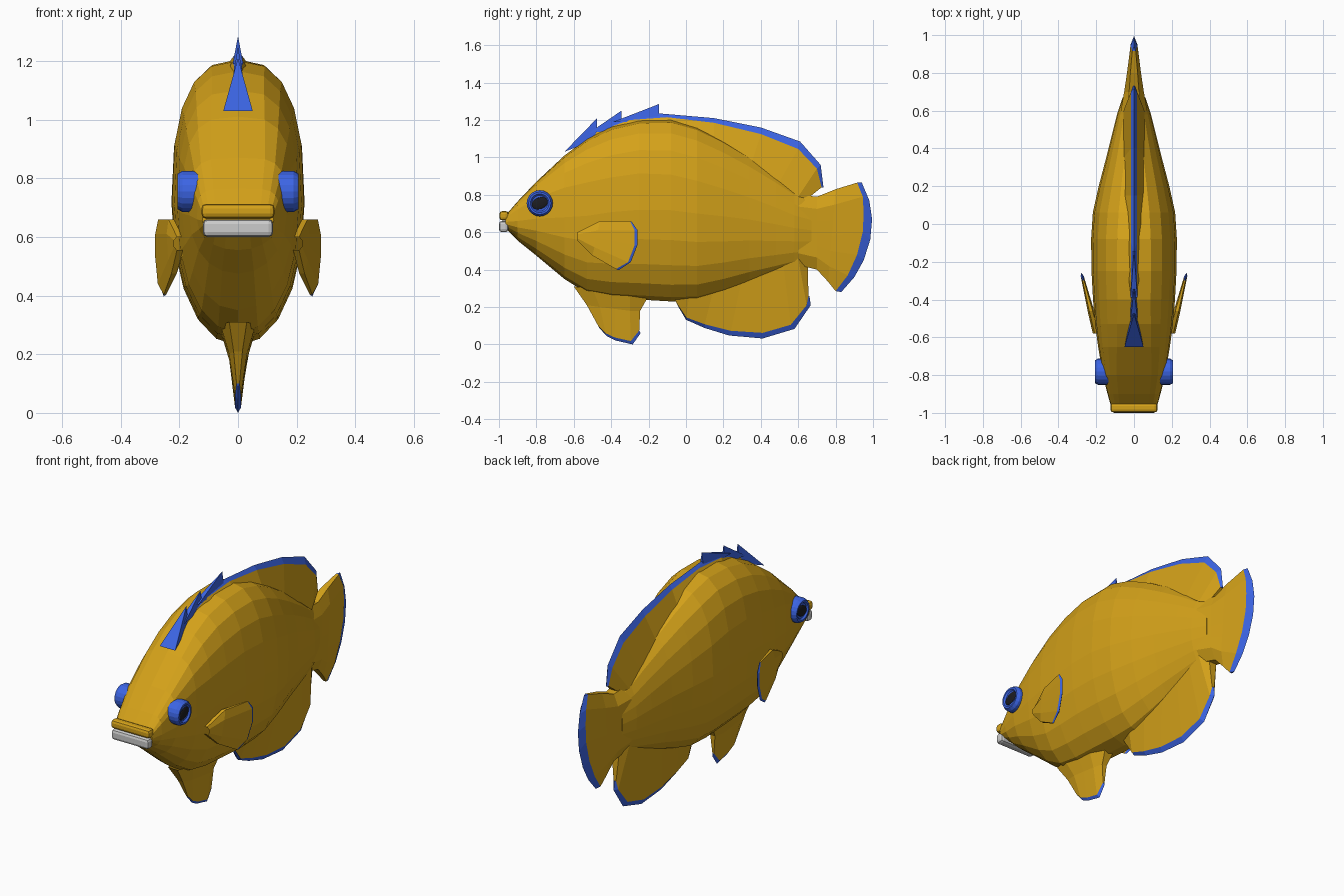
import bpy, bmesh, math
from mathutils import Matrix


def material(name, rgb):
    m = bpy.data.materials.new(name)
    m.diffuse_color = (*rgb, 1)
    return m


YELLOW = material("yellow", (0.66, 0.36, 0.01))
BLUE = material("blue", (0.045, 0.13, 0.78))
BLACK = material("black", (0.012, 0.012, 0.015))
WHITE = material("white", (0.75, 0.75, 0.75))


def finish(name, bm, mats):
    bmesh.ops.remove_doubles(bm, verts=bm.verts, dist=1e-4)
    bmesh.ops.recalc_face_normals(bm, faces=bm.faces)
    me = bpy.data.meshes.new(name)
    bm.to_mesh(me)
    bm.free()
    for m in mats:
        me.materials.append(m)
    ob = bpy.data.objects.new(name, me)
    bpy.context.collection.objects.link(ob)
    return ob


def loft(bm, rings):
    """Join closed rings of points and cap both ends."""
    vs = [[bm.verts.new(p) for p in r] for r in rings]
    n = len(vs[0])
    for a, b in zip(vs, vs[1:]):
        for i in range(n):
            j = (i + 1) % n
            bm.faces.new((a[i], a[j], b[j], b[i]))
    bm.faces.new(vs[0])
    bm.faces.new(vs[-1][::-1])


def spread(a, b, n):
    return [(a[0] + (b[0] - a[0]) * i / (n - 1), a[1] + (b[1] - a[1]) * i / (n - 1)) for i in range(n)]


def fin(name, rows, thick, end=0.5, offset=lambda y, z: 0):
    """Fin from rows of (y, z) points, root to edge; the last band is the blue rim."""
    bm = bmesh.new()
    n = len(rows[0])
    grid = []
    for row, t in zip(rows, thick):
        sides = []
        for s in (1, -1):
            sides.append([bm.verts.new((offset(y, z) + s * t * (end if i in (0, n - 1) else 1), y, z))
                          for i, (y, z) in enumerate(row)])
        grid.append(sides[0] + sides[1][::-1])
    for k, (a, b) in enumerate(zip(grid, grid[1:])):
        for i in range(2 * n):
            j = (i + 1) % (2 * n)
            f = bm.faces.new((a[i], a[j], b[j], b[i]))
            f.material_index = int(k == len(grid) - 2)
    bmesh.ops.dissolve_degenerate(bm, edges=bm.edges, dist=1e-5)
    return finish(name, bm, (YELLOW, BLUE))


# Body: superellipse sections (y, top, bottom, half width, upper exponent)
sections = [(-0.965, 0.69, 0.62, 0.122, 5), (-0.9, 0.765, 0.555, 0.14, 4.5),
            (-0.8, 0.87, 0.475, 0.165, 4), (-0.65, 1.01, 0.35, 0.19, 3.2),
            (-0.53, 1.1, 0.275, 0.206, 2.8), (-0.4, 1.165, 0.25, 0.217, 2.6),
            (-0.25, 1.2, 0.24, 0.225, 2.6), (-0.08, 1.205, 0.23, 0.227, 2.5),
            (0.06, 1.165, 0.235, 0.218, 2.4), (0.2, 1.095, 0.275, 0.187, 2.3),
            (0.34, 1.01, 0.325, 0.15, 2.2), (0.48, 0.915, 0.37, 0.115, 2.1),
            (0.58, 0.84, 0.405, 0.09, 2), (0.67, 0.79, 0.43, 0.06, 2)]
rings = []
for y, top, bot, w, ntop in sections:
    ring = []
    for i in range(20):
        a = math.tau * i / 20
        c, s = math.cos(a), math.sin(a)
        e = 2 / (ntop if s > 0 else 2.1)
        ring.append((math.copysign(abs(c) ** e, c) * w, y,
                     (top + bot) / 2 + math.copysign(abs(s) ** e, s) * (top - bot) / 2))
    rings.append(ring)
bm = bmesh.new()
loft(bm, rings)
finish("body", bm, [YELLOW])

# Tail fin
fin("tail_fin", [
    spread((0.6, 0.8), (0.6, 0.425), 7),
    spread((0.7, 0.79), (0.7, 0.4), 7),
    spread((0.8, 0.83), (0.76, 0.335), 7),
    [(0.915, 0.865), (0.945, 0.79), (0.95, 0.7), (0.945, 0.6), (0.915, 0.48), (0.865, 0.37), (0.8, 0.285)],
    [(0.94, 0.865), (0.98, 0.77), (0.995, 0.67), (0.985, 0.56), (0.95, 0.45), (0.9, 0.36), (0.83, 0.28)]],
    (0.07, 0.052, 0.038, 0.018, 0))

# Dorsal fin
fin("dorsal_fin", [
    [(-0.5, 1.07), (-0.3, 1.14), (-0.1, 1.16), (0.15, 1.09), (0.35, 0.97), (0.5, 0.87), (0.6, 0.79), (0.65, 0.78)],
    [(-0.5, 1.13), (-0.3, 1.2), (-0.1, 1.215), (0.15, 1.185), (0.4, 1.125), (0.6, 1.045), (0.7, 0.94), (0.725, 0.84)],
    [(-0.5, 1.145), (-0.3, 1.22), (-0.14, 1.235), (0.15, 1.21), (0.4, 1.16), (0.61, 1.085), (0.72, 0.96), (0.735, 0.84)]],
    (0.055, 0.016, 0))

# Dorsal spines: front base, back tip, half width
for k, (y0, z0, y1, z1, back, w) in enumerate([(-0.65, 1.03, -0.475, 1.21, 1.1, 0.05),
                                                (-0.52, 1.13, -0.345, 1.25, 1.15, 0.02),
                                                (-0.39, 1.19, -0.145, 1.285, 1.19, 0.018)]):
    bm = bmesh.new()
    pts = [(w, y0, z0), (-w, y0, z0), (0, y1, z1), (0.014, y1, back), (-0.014, y1, back)]
    for p in pts:
        bm.verts.new(p)
    bmesh.ops.convex_hull(bm, input=bm.verts)
    finish(f"dorsal_spine_{k + 1}", bm, [BLUE])

# Anal fin
fin("anal_fin", [
    [(-0.07, 0.26), (0.02, 0.28), (0.15, 0.31), (0.3, 0.36), (0.42, 0.4), (0.52, 0.43), (0.6, 0.46), (0.65, 0.45)],
    [(-0.05, 0.22), (0, 0.145), (0.1, 0.108), (0.24, 0.073), (0.41, 0.062), (0.56, 0.105), (0.645, 0.21), (0.655, 0.26)],
    [(-0.04, 0.2), (0.0, 0.132), (0.1, 0.088), (0.23, 0.048), (0.41, 0.032), (0.58, 0.083), (0.667, 0.21), (0.66, 0.26)]],
    (0.055, 0.015, 0))

# Pelvic fin
fin("pelvic_fin", [
    [(-0.6, 0.31), (-0.5, 0.3), (-0.4, 0.29), (-0.3, 0.28), (-0.2, 0.26)],
    [(-0.53, 0.21), (-0.46, 0.2), (-0.38, 0.19), (-0.3, 0.18), (-0.245, 0.18)],
    [(-0.47, 0.1), (-0.43, 0.06), (-0.38, 0.037), (-0.295, 0.018), (-0.25, 0.075)],
    [(-0.465, 0.09), (-0.425, 0.045), (-0.38, 0.022), (-0.285, 0), (-0.243, 0.06)]],
    (0.06, 0.03, 0.01, 0))

# Nose lips
for name, z, h, w, y, m in (("upper_lip", 0.688, 0.05, 0.25, -0.973, YELLOW),
                            ("lower_lip", 0.63, 0.06, 0.24, -0.975, WHITE)):
    bm = bmesh.new()
    bmesh.ops.create_cube(bm, size=1)
    bmesh.ops.scale(bm, vec=(w, 0.05, h), verts=bm.verts)
    bmesh.ops.translate(bm, vec=(0, y, z), verts=bm.verts)
    bmesh.ops.bevel(bm, geom=bm.edges[:], offset=0.016, segments=2, profile=0.5, affect='EDGES')
    finish(name, bm, [m])

# Paired parts
for s, side in ((1, "right"), (-1, "left")):
    # Pectoral fin flares away from the body towards the back
    fin(f"{side}_pectoral_fin", [
        spread((-0.58, 0.6), (-0.58, 0.555), 5),
        [(-0.46, 0.66), (-0.47, 0.61), (-0.48, 0.57), (-0.49, 0.52), (-0.5, 0.475)],
        [(-0.3, 0.66), (-0.275, 0.61), (-0.275, 0.53), (-0.31, 0.44), (-0.375, 0.403)],
        [(-0.29, 0.655), (-0.258, 0.61), (-0.26, 0.53), (-0.295, 0.44), (-0.36, 0.397)]],
        (0.02, 0.018, 0.008, 0), offset=lambda y, z: s * (0.198 + 0.25 * (y + 0.58)))

    # Eye: turned disc with a raised rim, and a tilted oval pupil
    bm = bmesh.new()
    profile = [(0.07, 0.13), (0.07, 0.19), (0.06, 0.207), (0.05, 0.207), (0.042, 0.198), (0.012, 0.198)]
    loft(bm, [[(s * x, -0.782 + r * math.cos(math.tau * i / 20), 0.755 + r * math.sin(math.tau * i / 20))
               for i in range(20)] for r, x in profile])
    eye = finish(f"{side}_eye", bm, [BLUE])
    bm = bmesh.new()
    bmesh.ops.create_uvsphere(bm, u_segments=16, v_segments=8, radius=1)
    bmesh.ops.transform(bm, verts=bm.verts, matrix=Matrix.Translation((s * 0.198, -0.782, 0.755))
                        @ Matrix.Rotation(math.radians(20), 4, 'X') @ Matrix.Diagonal((0.008, 0.046, 0.031, 1)))
    finish(f"{side}_pupil", bm, [BLACK])
